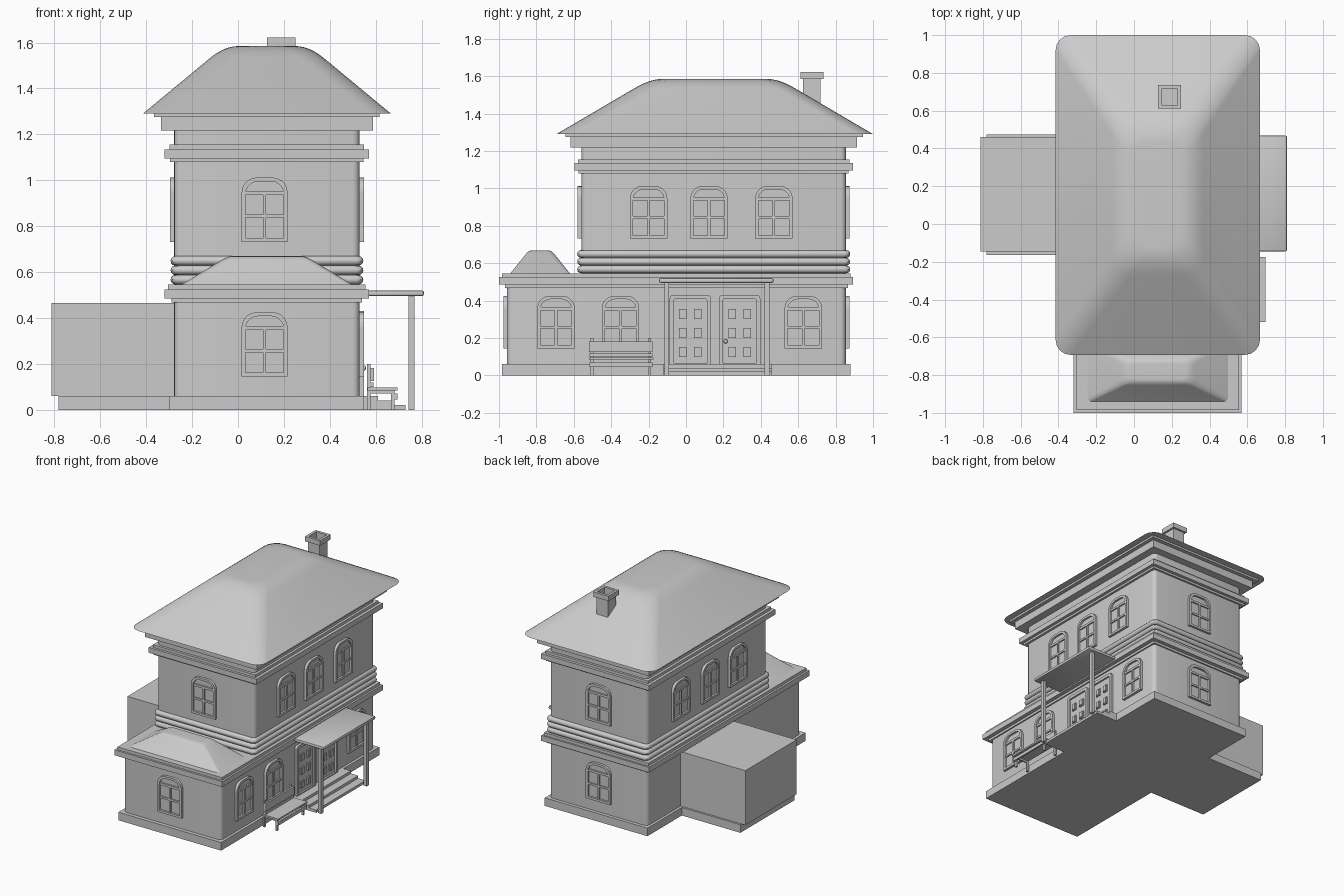
import bpy, bmesh, math
from mathutils import Matrix

if "Cube" in bpy.data.objects:
    bpy.data.objects.remove(bpy.data.objects["Cube"])

CX, CY = 0.126, 0.148          # centre of the main block


def finish(bm, name, smooth=False):
    bmesh.ops.recalc_face_normals(bm, faces=bm.faces[:])
    me = bpy.data.meshes.new(name)
    bm.to_mesh(me)
    bm.free()
    ob = bpy.data.objects.new(name, me)
    bpy.context.collection.objects.link(ob)
    if smooth:
        bpy.ops.object.select_all(action='DESELECT')
        ob.select_set(True)
        bpy.context.view_layer.objects.active = ob
        bpy.ops.object.shade_smooth_by_angle(angle=math.radians(35))
    return ob


def add_box(bm, x, y, z):
    mid = [(a[0] + a[1]) / 2 for a in (x, y, z)]
    size = [a[1] - a[0] for a in (x, y, z)]
    bmesh.ops.create_cube(bm, size=1, matrix=Matrix.Translation(mid) @ Matrix.Diagonal((*size, 1)))


def box(name, x, y, z, bevel=0):
    bm = bmesh.new()
    add_box(bm, x, y, z)
    if bevel:
        bmesh.ops.bevel(bm, geom=bm.edges[:], offset=bevel, segments=2, profile=0.5, affect='EDGES')
    return finish(bm, name, bool(bevel))


def round_rect(hx, hy, r, seg=4):
    pts = []
    for q, (sx, sy) in enumerate(((1, 1), (-1, 1), (-1, -1), (1, -1))):
        for i in range(seg + 1):
            a = math.pi / 2 * (q + i / seg)
            pts.append((sx * (hx - r) + r * math.cos(a), sy * (hy - r) + r * math.sin(a)))
    return pts


def bridge(bm, a, b):
    for i in range(len(a)):
        j = (i + 1) % len(a)
        bm.faces.new((a[i], a[j], b[j], b[i]))


def loft(name, centre, rings):
    """Stack of rounded rectangles (hx, hy, radius, z), capped at both ends."""
    bm = bmesh.new()
    loops = [[bm.verts.new((centre[0] + x, centre[1] + y, z)) for x, y in round_rect(hx, hy, r)]
             for hx, hy, r, z in rings]
    for a, b in zip(loops, loops[1:]):
        bridge(bm, a, b)
    bm.faces.new(loops[0])
    bm.faces.new(loops[-1])
    return finish(bm, name, True)


def hip_roof(name, centre, base, ridge, z0, z1, k, flat, r0, r1):
    """Hipped roof whose upper break is eased with a quadratic curve."""
    start = [c + (b - c) * k for b, c in zip(base, ridge)]
    zs = z1 + (z0 - z1) * k
    end = [c - flat for c in ridge]
    rings = [(*base, r0, z0)]
    for i in range(7):
        t = i / 6
        w = ((1 - t) ** 2, 2 * t * (1 - t), t * t)
        h = [w[0] * s + w[1] * c + w[2] * e for s, c, e in zip(start, ridge, end)]
        rings.append((*h, min(r1, h[1] * 0.9), w[0] * zs + (w[1] + w[2]) * z1))
    return loft(name, centre, rings)


# Walls
loft("lower_walls", (CX, -0.051), [(0.404, 0.906, 0.03, 0.05), (0.404, 0.906, 0.03, 0.48)])
loft("upper_walls", (CX, CY), [(0.404, 0.708, 0.03, 0.5), (0.404, 0.708, 0.03, 1.28)])

# Foundation and cornices
for name, x, y, z in (
        ("foundation", (-0.298, 0.55), (-0.985, 0.88), (0, 0.06)),
        ("lower_cornice_bed", (-0.29, 0.54), (-0.967, 0.865), (0.467, 0.485)),
        ("lower_cornice", (-0.32, 0.57), (-1.0, 0.893), (0.485, 0.525)),
        ("lower_cornice_top", (-0.305, 0.556), (-0.985, 0.88), (0.525, 0.546)),
        ("upper_cornice_bed", (-0.297, 0.547), (-0.575, 0.87), (1.08, 1.096)),
        ("upper_cornice", (-0.32, 0.57), (-0.596, 0.893), (1.096, 1.135)),
        ("upper_cornice_top", (-0.298, 0.548), (-0.578, 0.873), (1.135, 1.155)),
        ("eaves_board", (-0.335, 0.588), (-0.618, 0.915), (1.218, 1.275)),
        ("eaves_soffit", (-0.365, 0.617), (-0.645, 0.945), (1.275, 1.293))):
    box(name, x, y, z)

# Rounded mouldings between the floors
for i in range(3):
    z = 0.567 + i * 0.041
    loft(f"floor_moulding_{i}", (CX, CY),
         [(0.40 + 0.02 * math.cos(a), 0.71 + 0.02 * math.cos(a), 0.03, z + 0.0205 * math.sin(a))
          for a in [math.radians(-90 + 30 * k) for k in range(7)]])

# Roofs
hip_roof("main_roof", (CX, 0.1535), (0.541, 0.8465), (0.185, 0.345), 1.29, 1.585, 0.17, 0.065, 0.08, 0.1)
hip_roof("front_roof", (CX, -0.78), (0.373, 0.16), (0.17, 0.06), 0.545, 0.669, 0.15, 0.02, 0.02, 0.03)

# Chimney with a hollow cap
bm = bmesh.new()
loops = [[bm.verts.new((0.188 + sx * h, 0.673 + sy * h, z)) for sx, sy in ((-1, -1), (1, -1), (1, 1), (-1, 1))]
         for h, z in ((0.047, 1.36), (0.047, 1.585), (0.062, 1.585), (0.062, 1.622),
                      (0.043, 1.622), (0.043, 1.53))]
for a, b in zip(loops, loops[1:]):
    bridge(bm, a, b)
bm.faces.new(loops[0])
bm.faces.new(loops[-1])
finish(bm, "chimney")

# Side annex
box("annex_base", (-0.782, -0.25), (-0.165, 0.475), (0, 0.06))
box("annex", (-0.812, -0.25), (-0.145, 0.46), (0.06, 0.466))


# Framed openings, modelled facing -y and then turned onto a wall
def arch(w, h, r, inset):
    w, h0, h1, r = w / 2 - inset, inset, h - inset, max(r - inset * 0.6, 0.004)
    pts = [(-w, h0), (w, h0)]
    for s, base in ((1, 0), (-1, 90)):
        for i in range(6):
            a = math.radians(base + 18 * i)
            pts.append((s * (w - r) + r * math.cos(a), h1 - r + r * math.sin(a)))
    return pts


def frame(bm, w, h, r, rim, out, pane):
    loops = [[bm.verts.new((x, y, z)) for x, z in arch(w, h, r, ins)]
             for ins, y in ((0, 0.01), (0, -out), (rim, -out), (rim, -pane))]
    for a, b in zip(loops, loops[1:]):
        bridge(bm, a, b)
    bm.faces.new(loops[-1])


def place(bm, name, pos, turn):
    ob = finish(bm, name)
    ob.location = pos
    ob.rotation_euler.z = math.radians(turn)


def window(name, pos, turn):
    bm = bmesh.new()
    frame(bm, 0.2, 0.28, 0.065, 0.017, 0.019, 0.004)
    for x, z in (((-0.085, 0.085), (0.203, 0.22)),         # transom
                 ((-0.085, 0.085), (0.105, 0.119)),        # middle bar
                 ((-0.007, 0.007), (0.015, 0.204))):       # mullion
        add_box(bm, x, (-0.014, 0), z)
    place(bm, name, pos, turn)


def door(name, pos, turn):
    bm = bmesh.new()
    frame(bm, 0.22, 0.385, 0.02, 0.022, 0.019, 0.006)
    for x in (-0.04, 0.04):
        for z in (0.08, 0.182, 0.283):
            add_box(bm, (x - 0.02, x + 0.02), (-0.016, 0), (z - 0.026, z + 0.026))
            add_box(bm, (x - 0.014, x + 0.014), (-0.02, 0), (z - 0.02, z + 0.02))
    place(bm, name, pos, turn)


UP, LOW = 0.732, 0.145
for i, y in enumerate((-0.2, 0.123, 0.47)):
    window(f"right_upper_window_{i}", (0.53, y, UP), 90)
    window(f"left_upper_window_{i}", (-0.278, y, UP), -90)
for i, y in enumerate((-0.695, -0.35, 0.627)):
    window(f"right_lower_window_{i}", (0.53, y, LOW), 90)
window("front_upper_window", (0.116, -0.56, UP), 0)
window("front_lower_window", (0.116, -0.957, LOW), 0)
for label, z in (("upper", UP), ("lower", LOW)):
    window(f"back_{label}_window", (0.116, 0.855, z), 180)
door("door_a", (0.53, 0.023, 0.045), 90)
door("door_b", (0.53, 0.287, 0.045), 90)
bm = bmesh.new()
bmesh.ops.create_uvsphere(bm, u_segments=12, v_segments=8, radius=0.011,
                          matrix=Matrix.Translation((0.548, 0.212, 0.182)))
finish(bm, "door_knob", True)

# Porch canopy, posts and steps
box("porch_canopy", (0.53, 0.81), (-0.145, 0.468), (0.495, 0.52), 0.009)
for i, y in enumerate((-0.103, 0.434)):
    box(f"porch_post_{i}", (0.742, 0.768), (y - 0.013, y + 0.013), (0, 0.497))
for i, x in enumerate((0.73, 0.67, 0.61)):
    box(f"porch_step_{i}", (0.52, x), (-0.12, 0.46), (0.02 * i, 0.02 * (i + 1)))

# Bench beside the porch
box("bench_seat", (0.565, 0.695), (-0.518, -0.175), (0.084, 0.096))
box("bench_back", (0.578, 0.592), (-0.518, -0.178), (0.125, 0.182))
box("bench_back_rail", (0.578, 0.59), (-0.515, -0.18), (0.1, 0.118))
box("bench_apron", (0.681, 0.694), (-0.515, -0.18), (0.045, 0.07))
for i, y in enumerate((-0.503, -0.195)):
    box(f"bench_back_post_{i}", (0.563, 0.578), (y - 0.008, y + 0.008), (0, 0.2))
    box(f"bench_front_leg_{i}", (0.666, 0.681), (y - 0.008, y + 0.008), (0, 0.085))
    box(f"bench_side_rail_{i}", (0.57, 0.675), (y - 0.006, y + 0.006), (0.07, 0.085))
